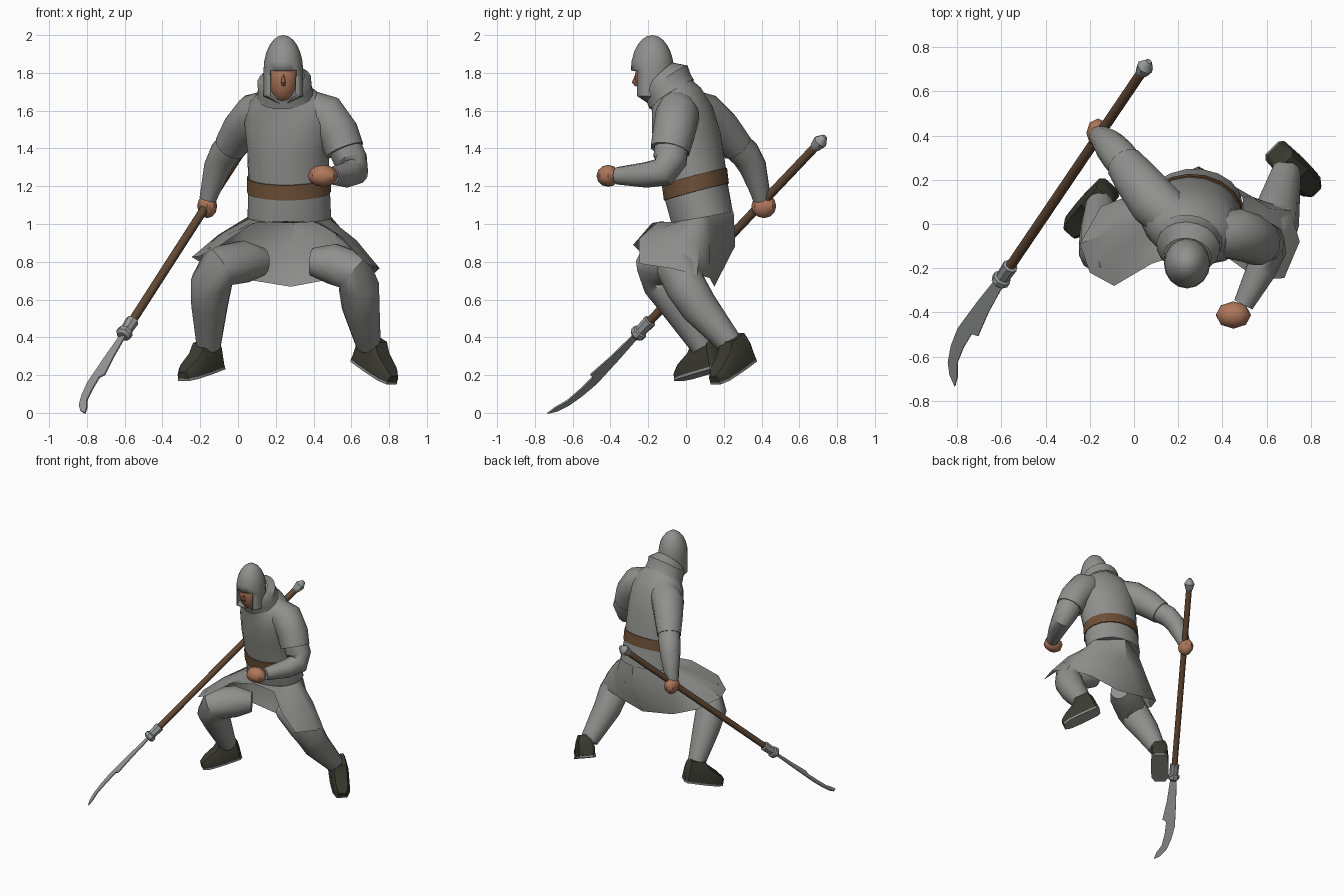
import bpy, bmesh, math
from mathutils import Vector as V

if "Cube" in bpy.data.objects:
    bpy.data.objects.remove(bpy.data.objects["Cube"])


def material(name, rgb):
    m = bpy.data.materials.new(name)
    m.diffuse_color = (*rgb, 1)
    m.use_nodes = True
    m.node_tree.nodes["Principled BSDF"].inputs["Base Color"].default_value = m.diffuse_color
    return m


GREY = material("grey cloth", (0.28, 0.28, 0.275))
STEEL = material("steel", (0.32, 0.325, 0.325))
SKIN = material("skin", (0.43, 0.185, 0.105))
BROWN = material("belt leather", (0.155, 0.08, 0.038))
WOOD = material("wood", (0.125, 0.068, 0.036))
BOOT = material("boot leather", (0.042, 0.043, 0.03))


def finish(name, bm, mat, thick=0):
    bmesh.ops.recalc_face_normals(bm, faces=bm.faces[:])
    me = bpy.data.meshes.new(name)
    bm.to_mesh(me)
    bm.free()
    me.materials.append(mat)
    ob = bpy.data.objects.new(name, me)
    bpy.context.collection.objects.link(ob)
    if thick:
        s = ob.modifiers.new("thickness", 'SOLIDIFY')
        s.thickness = thick
    return ob


def loft(name, rings, mat, caps=True, thick=0):
    """Skin a list of closed rings with equal point counts."""
    bm = bmesh.new()
    vs = [[bm.verts.new(p) for p in r] for r in rings]
    n = len(vs[0])
    for a, b in zip(vs, vs[1:]):
        for i in range(n):
            bm.faces.new((a[i], a[(i + 1) % n], b[(i + 1) % n], b[i]))
    if caps:
        bm.faces.new(vs[0])
        bm.faces.new(vs[-1])
    return finish(name, bm, mat, thick)


def body_ring(c, rx, ry, pitch, yaw=-10, n=18):
    """Ellipse around the body, raised at the back by pitch."""
    p, y = math.radians(pitch), math.radians(yaw)
    u = V((math.cos(y), math.sin(y), 0))
    v = V((-math.sin(y) * math.cos(p), math.cos(y) * math.cos(p), math.sin(p)))
    return [V(c) + u * rx * math.cos(t) + v * ry * math.sin(t)
            for t in (2 * math.pi * i / n for i in range(n))]


def tube(name, pts, mat, n=12):
    """Round limb through points (x, y, z, radius)."""
    ps = [V(p[:3]) for p in pts]
    side, rings = None, []
    for i, p in enumerate(ps):
        t = (ps[min(i + 1, len(ps) - 1)] - ps[max(i - 1, 0)]).normalized()
        side = t.orthogonal() if side is None else side - t * side.dot(t)
        side.normalize()
        w = t.cross(side)
        rings.append([p + pts[i][3] * (side * math.cos(a) + w * math.sin(a))
                      for a in (2 * math.pi * k / n for k in range(n))])
    return loft(name, rings, mat)


def ball(name, c, size, mat, u=12, v=8, drop=None, thick=0, lower=0):
    """Ellipsoid; drop(face centre) removes unit-sphere faces, lower = straight-sided depth."""
    bm = bmesh.new()
    bmesh.ops.create_uvsphere(bm, u_segments=u, v_segments=v, radius=1)
    if drop:
        cut = [f for f in bm.faces if drop(f.calc_center_median())]
        bmesh.ops.delete(bm, geom=cut, context='FACES')
    for k in bm.verts:
        r = k.co.xy.length
        if lower and k.co.z < -.01 and r > .01:
            k.co = V((k.co.x / r, k.co.y / r, k.co.z * lower / size[2]))
        k.co = V(c) + V(a * b for a, b in zip(k.co, size))
    return finish(name, bm, mat, thick)


# Torso, belt and standing collar closing in behind the helmet
loft("torso", [body_ring(*r) for r in (
    ((.272, .085, 1.035), .221, .168, 10, 0),
    ((.27, .055, 1.17), .218, .172, 15, -5),
    ((.268, .045, 1.25), .216, .172, 15, -6),
    ((.265, .01, 1.42), .222, .182, 20, -12),
    ((.265, -.02, 1.56), .24, .168, 25, -17),
    ((.255, -.05, 1.65), .20, .145, 30, -15),
    ((.247, -.08, 1.70), .135, .125, 33, -10))], GREY)
loft("belt", [body_ring(*r) for r in (
    ((.27, .055, 1.168), .215, .168, 15, -5),
    ((.27, .055, 1.17), .224, .178, 15, -5),
    ((.268, .045, 1.25), .222, .178, 15, -6),
    ((.268, .045, 1.252), .213, .168, 15, -6))], BROWN, caps=False)
loft("collar", [body_ring(*r) for r in (
    ((.249, -.075, 1.685), .152, .14, 34),
    ((.247, -.09, 1.715), .143, .138, 35),
    ((.245, -.105, 1.757), .145, .14, 36),
    ((.243, -.145, 1.775), .108, .113, 45))], GREY, caps=False)

# Skirt: waist ellipse flaring out to an uneven hem draped over the thighs
hem = [(.25, -.125, 1.015), (.42, -.15, 1.01), (.56, -.25, .92), (.68, -.245, .79),
       (.75, -.08, .765), (.71, .06, .73), (.53, .125, .715), (.28, .15, .668),
       (.02, .14, .71), (-.15, .08, .77), (-.245, -.09, .825), (-.20, -.22, .83),
       (-.09, -.28, .89), (.08, -.18, 1.005)]
waist, swell = [], []
for h in hem:
    a = math.atan2(h[1] - .07, h[0] - .272)
    rear = max(0, math.sin(a))
    k = V((.272 + .224 * math.cos(a), .085 + .168 * math.sin(a), 1.035 + .029 * math.sin(a)))
    waist.append(k)
    lift = .018 if k.z > h[2] + .1 else 0
    swell.append(k.lerp(V(h), .5) + V((math.cos(a), math.sin(a), 0)) * (.01 + .05 * rear)
                 + V((0, 0, lift)))
loft("skirt", [waist, swell, hem], GREY, caps=False)

# Head and helmet with an open face
ball("head", (.24, -.17, 1.785), (.085, .1, .145), SKIN, 16, 12)
ball("helmet", (.24, -.178, 1.812), (.105, .114, .188), GREY, 16, 12,
     lambda c: c.z < 0 and abs(c.x) < -c.y, .01, .14)
tube("nose", [(.24, -.264, 1.79, .006), (.24, -.275, 1.75, .012), (.24, -.262, 1.735, .01)], SKIN, 6)

# Arms: wide upper sleeve over a narrower arm
tube("right_sleeve", [(.17, .03, 1.60, .11), (.09, .10, 1.575, .118), (.02, .19, 1.50, .105),
                      (-.04, .27, 1.41, .088)], GREY)
tube("right_arm", [(.0, .22, 1.46, .08), (-.075, .315, 1.37, .08), (-.11, .355, 1.30, .073),
                   (-.145, .39, 1.18, .054), (-.16, .40, 1.13, .046)], GREY)
ball("right_hand", (-.163, .412, 1.095), (.053, .066, .064), SKIN, 8, 6)
tube("left_sleeve", [(.38, -.05, 1.61, .10), (.455, -.045, 1.58, .118), (.53, -.065, 1.48, .113),
                     (.565, -.085, 1.39, .106)], GREY)
tube("left_arm", [(.54, -.07, 1.46, .09), (.595, -.085, 1.34, .092), (.61, -.12, 1.275, .08),
                  (.575, -.21, 1.26, .068), (.495, -.365, 1.255, .046)], GREY)
ball("left_fist", (.45, -.412, 1.255), (.08, .062, .058), SKIN, 8, 6)

# Legs: the thighs start under the skirt
tube("right_leg", [(.13, -.01, .80, .075), (.03, -.07, .80, .115), (-.10, -.15, .775, .12),
                   (-.14, -.12, .69, .112), (-.15, -.04, .57, .098), (-.155, .09, .35, .064)], GREY)
tube("left_leg", [(.39, .02, .80, .075), (.50, .0, .79, .11), (.61, -.04, .75, .115),
                  (.64, .0, .67, .108), (.65, .07, .56, .10), (.69, .24, .36, .066)], GREY)

# Boots: sections from heel to toe (distance, half width, height), plus a thin sole
SECTIONS = ((0, .038, .13), (.02, .058, .168), (.125, .064, .168), (.17, .064, .12),
            (.25, .06, .08), (.295, .035, .05))


def boot(side, heel, direction, pitch):
    p = math.radians(pitch)
    h = V((*direction, 0)).normalized()
    z = V((0, 0, 1))
    f, up, w = h * math.cos(p) - z * math.sin(p), z * math.cos(p) + h * math.sin(p), h.cross(z)

    def rings(shape):
        return [[V(heel) + f * t + w * a + up * b for a, b in shape(s, k)] for t, s, k in SECTIONS]
    loft(side + "_boot", rings(lambda s, k: (
        (-s, .012), (s, .012), (s, k * .7), (s * .7, k), (-s * .7, k), (-s, k * .7))), BOOT)
    loft(side + "_sole", rings(lambda s, k: (
        (-s - .003, 0), (s + .003, 0), (s + .003, .014), (-s - .003, .014))), GREY)


boot("right", (-.10, .18, .235), (-.19, -.22), 13)
boot("left", (.625, .345, .28), (.2, -.2), 26)

# Polearm, laid out along its axis from the blade collar
F = V((-.6, -.25, .424))
D = V((-.422, -.623, -.656)).normalized()
W = V((.745, -.65, .147))
W = (W - D * W.dot(D)).normalized()
N = D.cross(W)


def along(name, stations, mat, n=8):
    return tube(name, [(*(F - D * s), r) for s, r in stations], mat, n)


along("pole", ((.0, .023), (1.53, .023)), WOOD, 10)
along("blade_collar", ((-.03, .028), (-.015, .043), (.01, .043), (.016, .032),
                       (.095, .036), (.1, .024)), STEEL)
along("butt_cap", ((1.49, .024), (1.50, .03), (1.54, .039), (1.58, .014)), STEEL)

# Curved single-edged blade with a notch: (distance, offset) outline, thickened
outline = [(.0, -.022), (.2, -.034), (.394, -.04), (.5, -.021), (.588, .01), (.64, .05), (.672, .1),
           (.62, .085), (.557, .048), (.46, .032), (.365, .028), (.35, .058), (.2, .036), (.0, .022)]
loft("blade", [[F + D * s + W * a + N * t for s, a in outline] for t in (-.004, .004)], STEEL)

# Smooth shading with sharp creases
bpy.ops.object.select_all(action='SELECT')
bpy.context.view_layer.objects.active = bpy.data.objects["torso"]
bpy.ops.object.shade_smooth_by_angle(angle=math.radians(40))
